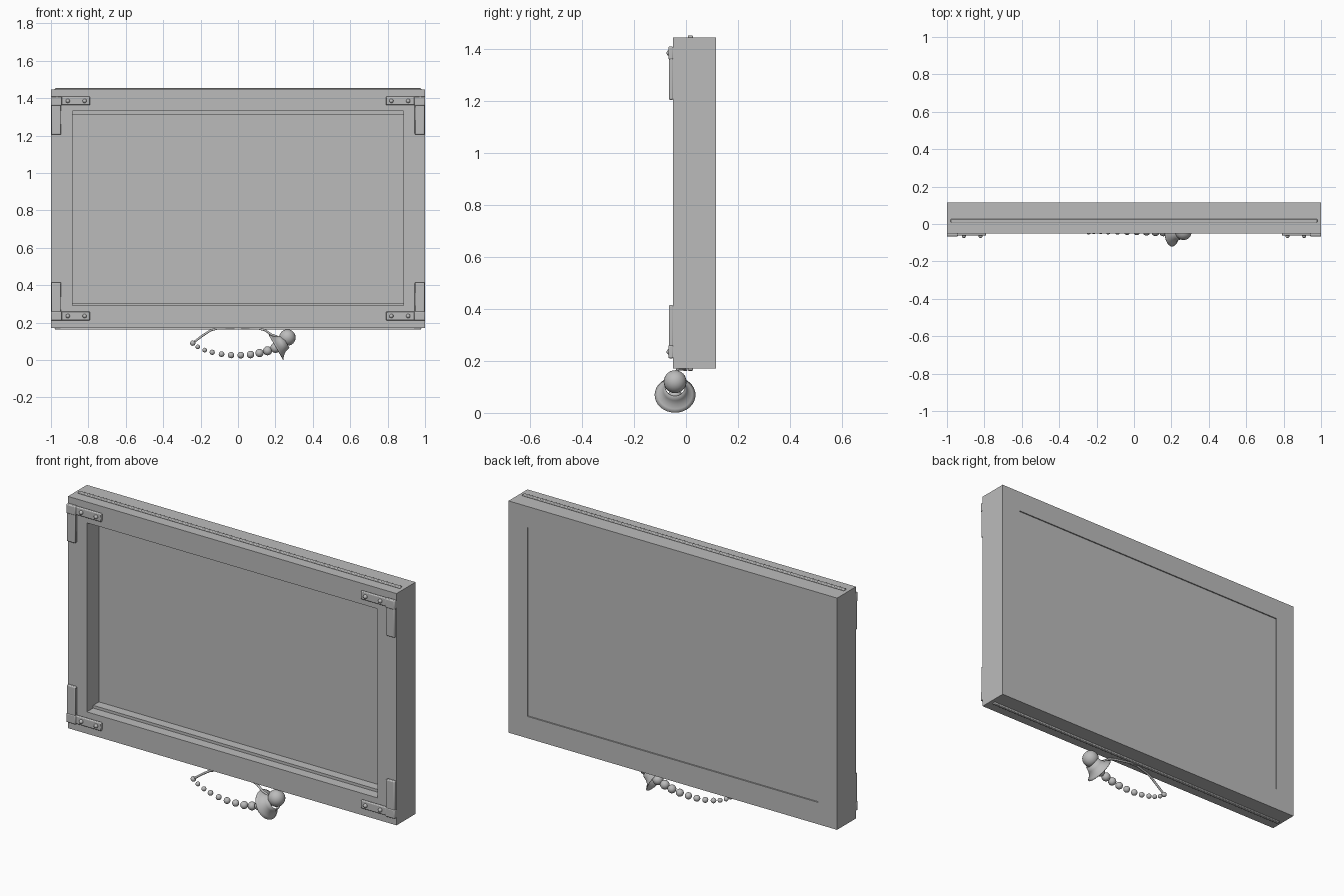
import bpy, math
from mathutils import Vector

if "Cube" in bpy.data.objects:
    bpy.data.objects.remove(bpy.data.objects["Cube"])

grey = bpy.data.materials.new("plain grey")
grey.diffuse_color = (0.5, 0.5, 0.5, 1)
grey.use_nodes = True
grey.node_tree.nodes["Principled BSDF"].inputs["Base Color"].default_value = grey.diffuse_color


def finish(ob, name, smooth=False):
    ob.name = name
    ob.data.materials.clear()
    ob.data.materials.append(grey)
    if smooth:
        bpy.ops.object.select_all(action='DESELECT')
        ob.select_set(True)
        bpy.context.view_layer.objects.active = ob
        bpy.ops.object.shade_smooth_by_angle(angle=math.radians(40))
    return ob


def mesh(name, verts, faces, smooth=False):
    me = bpy.data.meshes.new(name)
    me.from_pydata(verts, [], faces)
    ob = bpy.data.objects.new(name, me)
    bpy.context.collection.objects.link(ob)
    return finish(ob, name, smooth)


def box(name, x0, x1, y0, y1, z0, z1, bevel=0):
    bpy.ops.mesh.primitive_cube_add(size=1)
    ob = bpy.context.object
    lo, hi = Vector((x0, y0, z0)), Vector((x1, y1, z1))
    for v in ob.data.vertices:
        v.co = (lo + hi) / 2 + Vector(a * b for a, b in zip(v.co, hi - lo))
    if bevel:
        m = ob.modifiers.new("rounded edges", 'BEVEL')
        m.width, m.segments = bevel, 2
    return finish(ob, name, bool(bevel))


def ball(name, pos, r, flat=1):
    bpy.ops.mesh.primitive_uv_sphere_add(segments=20, ring_count=12, radius=r, location=pos)
    bpy.context.object.scale = (1, flat, 1)
    return finish(bpy.context.object, name, True)


# Rectangular frame: outer and inner loops at the front and back
YF, YB, ZB, ZT = -0.05, 0.115, 0.17, 1.445
verts = []
for y in (YF, YB):
    for hx, z0, z1 in ((1, ZB, ZT), (0.885, 0.29, 1.33)):
        verts += [(-hx, y, z0), (hx, y, z0), (hx, y, z1), (-hx, y, z1)]
faces = []
for i in range(4):
    j = (i + 1) % 4
    faces += [(i, j, j + 4, i + 4), (i + 8, i + 12, j + 12, j + 8),
              (i, i + 8, j + 8, j), (i + 4, j + 4, j + 12, i + 12)]
mesh("frame", verts, faces)

# Back panel and the narrow ledges that hold it
box("back_panel", -0.884, 0.884, 0.055, 0.111, 0.292, 1.328)
box("lower_ledge", -0.885, 0.885, 0.005, 0.055, 0.29, 0.305)
box("upper_ledge", -0.885, 0.885, 0.005, 0.055, 1.312, 1.33)

# Thin rails along the top and bottom edges
box("top_rail", -0.98, 0.98, 0.007, 0.027, ZT - 0.003, ZT + 0.008, 0.004)
box("bottom_rail", -0.98, 0.98, 0.007, 0.027, ZB - 0.008, ZB + 0.003, 0.004)

# Corner brackets with two rivets each
ZM = 0.81
for sx in (-1, 1):
    for sz, arm in ((-1, 0.60), (1, 0.60)):
        def part(name, a, b, y0, c, d):
            xs, zs = sorted((sx * a, sx * b)), sorted((ZM + sz * c, ZM + sz * d))
            box(name, *xs, y0, YF + 0.002, *zs, 0.005)
        part("bracket_long_arm", 0.79, 0.99, -0.062, 0.552, 0.598)
        part("bracket_tall_arm", 0.945, 0.998, -0.066, 0.395, 0.598)
        part("bracket_corner", 0.942, 1.0, -0.068, 0.55, 0.60)
        for x in (0.82, 0.91):
            ball("rivet", (sx * x, -0.064, ZM + sz * 0.575), 0.011)

# Hanging cord that runs along the underside
cu = bpy.data.curves.new("cord", 'CURVE')
cu.dimensions = '3D'
cu.bevel_depth, cu.bevel_resolution = 0.006, 3
sp = cu.splines.new('POLY')
path = [(-0.243, -0.042, 0.09), (-0.19, -0.041, 0.13), (-0.145, -0.037, 0.159),
        (-0.11, -0.03, 0.168), (0, 0.0, 0.17), (0.11, -0.03, 0.168),
        (0.145, -0.037, 0.159), (0.18, -0.041, 0.135), (0.25, -0.042, 0.11)]
sp.points.add(len(path) - 1)
for p, co in zip(sp.points, path):
    p.co = (*co, 1)
cord = bpy.data.objects.new("cord", cu)
bpy.context.collection.objects.link(cord)
finish(cord, "cord")
box("cord_staple", -0.02, 0.02, -0.012, 0.006, 0.162, 0.172, 0.003)

# Graduated string of beads
BY = -0.042
for x, z, r in ((-0.242, 0.09, 0.014), (-0.215, 0.07, 0.012), (-0.178, 0.053, 0.0125),
                (-0.138, 0.041, 0.014), (-0.088, 0.031, 0.015), (-0.037, 0.026, 0.017),
                (0.015, 0.026, 0.018), (0.067, 0.029, 0.02), (0.115, 0.037, 0.022),
                (0.158, 0.049, 0.024), (0.2, 0.065, 0.027)):
    ball("bead", (x, BY, z), r)

# Flared bell with a large end ball
axis = Vector((0.866, 0, 0.5))
up, side = Vector((-0.5, 0, 0.866)), Vector((0, 1, 0))
base = Vector((0.203, BY, 0.0685))
prof = [(0.0, 0.078), (0.008, 0.066), (0.02, 0.053), (0.036, 0.044), (0.06, 0.038)]
N = 32
verts = [base + axis * t + (up * math.cos(2 * math.pi * i / N) + side * math.sin(2 * math.pi * i / N)) * r
         for t, r in prof for i in range(N)]
faces = [(k * N + i, (k + 1) * N + i, (k + 1) * N + (i + 1) % N, k * N + (i + 1) % N)
         for k in range(len(prof) - 1) for i in range(N)]
bell = mesh("flared_bell", verts, faces, True)
thick = bell.modifiers.new("thickness", 'SOLIDIFY')
thick.thickness, thick.offset = 0.003, 0
ball("end_ball", (0.264, BY, 0.12), 0.044)
